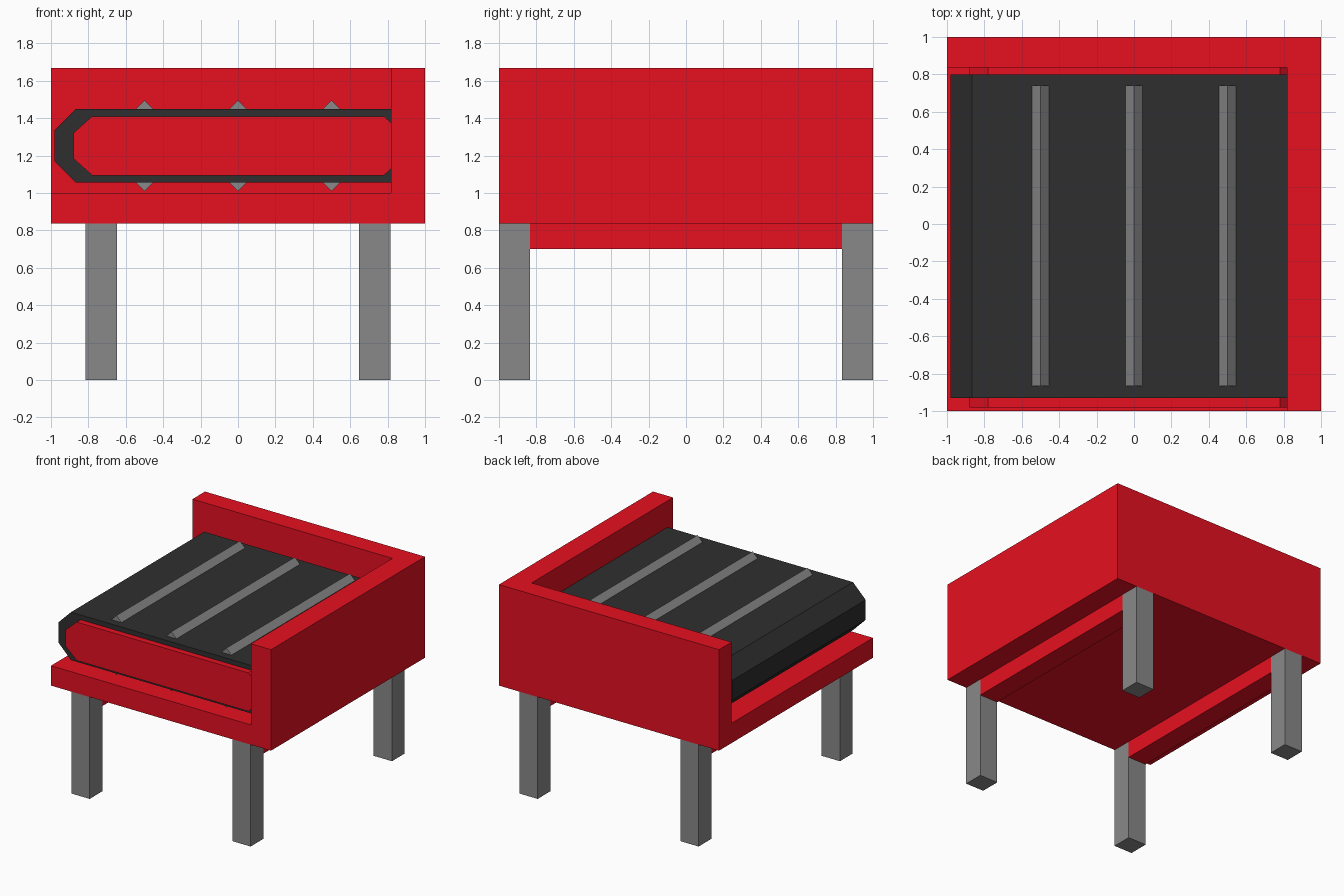
import bpy
import bmesh

if "Cube" in bpy.data.objects:
    bpy.data.objects.remove(bpy.data.objects["Cube"])


def material(name, rgb):
    m = bpy.data.materials.new(name)
    m.diffuse_color = (*rgb, 1)
    m.use_nodes = True
    m.node_tree.nodes["Principled BSDF"].inputs["Base Color"].default_value = m.diffuse_color
    return m


RED = material("red", (0.79, 0.005, 0.0144))
BLACK = material("black", (0.028, 0.028, 0.028))
GREY = material("grey", (0.25, 0.25, 0.25))


def prism(name, profile, y0, y1, mat):
    """Extrude an x/z profile along y."""
    bm = bmesh.new()
    face = bm.faces.new([bm.verts.new((x, y0, z)) for x, z in profile])
    new = bmesh.ops.extrude_face_region(bm, geom=[face])["geom"]
    verts = [v for v in new if isinstance(v, bmesh.types.BMVert)]
    bmesh.ops.translate(bm, vec=(0, y1 - y0, 0), verts=verts)
    bmesh.ops.recalc_face_normals(bm, faces=bm.faces)
    mesh = bpy.data.meshes.new(name)
    bm.to_mesh(mesh)
    bm.free()
    if mat:
        mesh.materials.append(mat)
    ob = bpy.data.objects.new(name, mesh)
    bpy.context.collection.objects.link(ob)
    return ob


def box(name, x0, x1, y0, y1, z0, z1, mat):
    return prism(name, [(x0, z0), (x1, z0), (x1, z1), (x0, z1)], y0, y1, mat)


def octagon(hx, hz, cx, cz, zc):
    """Rectangle with chamfered corners, centred on x = 0, z = zc."""
    pts = [(hx, -hz + cz), (hx, hz - cz), (hx - cx, hz), (-hx + cx, hz),
           (-hx, hz - cz), (-hx, -hz + cz), (-hx + cx, -hz), (hx - cx, -hz)]
    return [(x, zc + z) for x, z in pts]


# Housing: block cut down to a floor with right and back walls
housing = box("housing", -1, 1, -1, 1, 0.837, 1.667, RED)
cutter = box("housing_cutter", -2, 0.818, -2, 0.837, 1.0, 3, None)
cutter.hide_render = True
mod = housing.modifiers.new("cut", 'BOOLEAN')
mod.operation = 'DIFFERENCE'
mod.solver = 'EXACT'
mod.object = cutter
bpy.context.view_layer.objects.active = housing
bpy.ops.object.modifier_apply(modifier=mod.name)
bpy.data.objects.remove(cutter)

# Legs, with a rail under the floor joining each front and back pair
for side, x in (("left", -0.815), ("right", 0.648)):
    for end, y in (("front", -1), ("back", 0.835)):
        box(f"{end}_{side}_leg", x, x + 0.167, y, y + 0.165, 0, 0.837, GREY)
    box(f"{side}_rail", x, x + 0.167, -0.835, 0.835, 0.70, 0.837, RED)

# Conveyor belt wrapped round its core
MID = 1.252
HALF = 0.197
prism("belt", octagon(0.982, HALF, 0.115, 0.115, MID), -0.93, 0.80, BLACK)
prism("belt_core", octagon(0.88, 0.158, 0.1, 0.09, MID), -0.98, 0.837, RED)

# Ridged slats on both faces of the belt
for face, z in (("top", MID + HALF), ("bottom", MID - HALF)):
    for i, x in enumerate((-0.5, 0, 0.5), 1):
        r = 0.046
        prism(f"{face}_slat_{i}", [(x - r, z), (x, z - r), (x + r, z), (x, z + r)],
              -0.865, 0.74, GREY)
